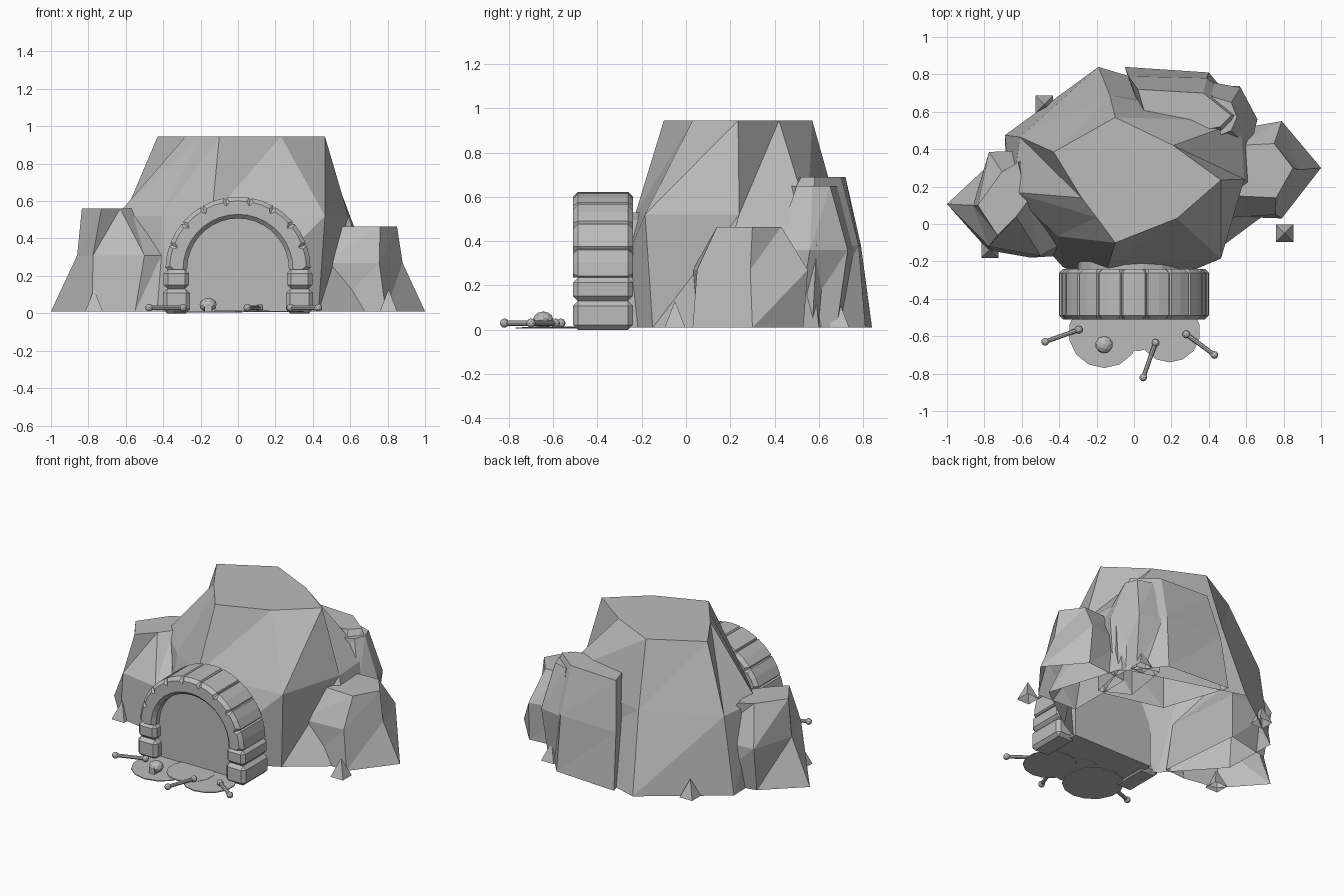
import bpy
import bmesh
from math import sin, cos, pi
from mathutils import Matrix, Vector

default = bpy.data.objects.get("Cube")
if default:
    bpy.data.objects.remove(default, do_unlink=True)

# Single stone colour
STONE = (0.5, 0.5, 0.5, 1.0)
stone = bpy.data.materials.new("grey_stone")
stone.use_nodes = True
stone.diffuse_color = STONE
shader = next(n for n in stone.node_tree.nodes if n.type == 'BSDF_PRINCIPLED')
shader.inputs["Base Color"].default_value = STONE


def finish(name, bm):
    """Turn a bmesh into a flat shaded stone object."""
    mesh = bpy.data.meshes.new(name)
    bm.to_mesh(mesh)
    bm.free()
    mesh.materials.append(stone)
    obj = bpy.data.objects.new(name, mesh)
    bpy.context.collection.objects.link(obj)
    return obj


def rock(name, base, middle, top, middle_z, top_z):
    """Faceted boulder, open underneath, lofted through three outlines."""
    bm = bmesh.new()
    rings = []
    for outline, z in ((base, 0.01), (middle, middle_z), (top, top_z)):
        rings.append([bm.verts.new((x, y, z)) for x, y in outline])
    for low, high in zip(rings, rings[1:]):
        count = len(low)
        for i in range(count):
            j = (i + 1) % count
            bm.faces.new((low[i], low[j], high[j]))
            bm.faces.new((low[i], high[j], high[i]))
    bm.faces.new(rings[-1])
    return finish(name, bm)


def prism(name, outline, front, back, bevel=0.0, bevel_edge=lambda edge: True):
    """Extrude an xz outline along y, chamfering the edges that pass the test."""
    bm = bmesh.new()
    rings = [[bm.verts.new((x, y, z)) for x, z in outline] for y in (front, back)]
    bm.faces.new(rings[0])
    bm.faces.new(rings[1][::-1])
    count = len(outline)
    for i in range(count):
        j = (i + 1) % count
        bm.faces.new((rings[0][i], rings[1][i], rings[1][j], rings[0][j]))
    bmesh.ops.recalc_face_normals(bm, faces=bm.faces[:])
    if bevel:
        bmesh.ops.bevel(bm, geom=[e for e in bm.edges if bevel_edge(e)], offset=bevel,
                        segments=1, profile=0.5, affect='EDGES')
    return finish(name, bm)


def polar(radius, angle):
    """Point on the arch circle, with the angle measured from straight up."""
    return (radius * sin(angle), SPRING + radius * cos(angle))


# Main mound
rock("main_rock",
     [(-.38, -.23), (-.05, -.4), (.43, -.15), (.76, .095),
      (.6, .6), (-.19, .84), (-.69, .475), (-.68, .1)],
     [(-.41, -.065), (-.14, -.23), (.465, -.185), (.59, .24),
      (.57, .55), (-.13, .69), (-.61, .465), (-.65, .17)],
     [(-.2, .035), (-.1, -.1), (.23, .03), (.465, .235),
      (.21, .42), (-.1, .57), (-.43, .385), (-.28, .14)],
     .52, .945)

# Boulders leaning on the mound
rock("left_boulder",
     [(.5, .04), (.79, .03), (1, .3), (.8, .53), (.5, .5)],
     [(.45, .03), (.755, .05), (.88, .29), (.79, .55), (.5, .5)],
     [(.55, .15), (.76, .14), (.85, .3), (.75, .43), (.55, .42)],
     .27, .465)
rock("right_boulder",
     [(-1, .107), (-.78, -.14), (-.55, -.18), (-.4, -.17), (-.45, .4), (-.76, .33)],
     [(-.86, .1), (-.775, -.12), (-.5, -.17), (-.41, -.12), (-.45, .4), (-.775, .385)],
     [(-.835, .1), (-.73, -.06), (-.63, .04), (-.57, .12), (-.62, .33), (-.705, .28)],
     .31, .56)
rock("back_boulder",
     [(.1, .4), (.5, .3), (.6, .57), (.4, .81), (-.05, .84)],
     [(.1, .4), (.5, .35), (.64, .59), (.39, .78), (-.03, .79)],
     [(.1, .45), (.46, .52), (.52, .58), (.37, .7), (.02, .72)],
     .38, .69)
rock("back_side_boulder",
     [(.35, .4), (.54, .3), (.58, .5), (.55, .68), (.4, .72)],
     [(.35, .4), (.62, .4), (.66, .56), (.57, .73), (.4, .76)],
     [(.4, .45), (.52, .5), (.55, .57), (.52, .65), (.42, .68)],
     .36, .65)

# Small pointed stones around the foot
for i, (x, y) in enumerate([(-.77, -.135), (.805, -.05), (.52, .69), (-.48, .64)]):
    bm = bmesh.new()
    bmesh.ops.create_cone(bm, cap_ends=False, segments=4, radius1=.066, radius2=0, depth=.12)
    bmesh.ops.rotate(bm, verts=bm.verts[:], cent=(0, 0, 0), matrix=Matrix.Rotation(pi / 4, 3, 'Z'))
    bmesh.ops.translate(bm, verts=bm.verts[:], vec=(x, y, .07))
    finish(f"pointed_stone_{i + 1}", bm)

# Entrance arch: stacked leg blocks and wedge stones
SPRING, INNER, OUTER = .235, .272, .388
FRONT, BACK, CHAMFER = -.51, -.24, .022
for side, sign in (("left", 1), ("right", -1)):
    for level, near, far, low, high in (("lower", .257, .402, 0, .13),
                                        ("upper", .262, .397, .13, .235)):
        outline = [(sign * near, low), (sign * far, low), (sign * far, high), (sign * near, high)]
        prism(f"{side}_{level}_leg_block", outline, FRONT, BACK, CHAMFER)

STONES = 9
step = pi / STONES


def follows_arc(edge):
    """True for the front and back rims that run along the arch."""
    a, b = (v.co for v in edge.verts)
    spread = [Vector((p.x, p.z - SPRING)).length for p in (a, b)]
    return abs(a.y - b.y) < .001 and abs(spread[0] - spread[1]) < CHAMFER


NOTCH = .02
for i in range(STONES):
    start = -pi / 2 + i * step
    end = start + step
    middle = start + step / 2
    outline = [polar(INNER, start), polar(OUTER - .01, start), polar(OUTER, start + NOTCH),
               polar(OUTER, middle), polar(OUTER, end - NOTCH), polar(OUTER - .01, end),
               polar(INNER, end), polar(INNER, middle)]
    prism(f"arch_stone_{i + 1}", outline, FRONT, BACK, CHAMFER, follows_arc)

# Wall closing the entrance
wall = [polar(.3, -pi / 2 + k * step) for k in range(STONES + 1)]
prism("entrance_wall", [(-.3, .01)] + wall + [(.3, .01)], -.45, -.2)

# Thin floor patches in front of the entrance
for i, (x, y, radius) in enumerate([(-.16, -.58, .19), (.19, -.575, .165), (.02, -.53, .15)]):
    bm = bmesh.new()
    bmesh.ops.create_cone(bm, cap_ends=True, segments=14, radius1=radius,
                          radius2=radius, depth=.006)
    bmesh.ops.translate(bm, verts=bm.verts[:], vec=(x, y, .008 + i * .002))
    finish(f"floor_patch_{i + 1}", bm)


def ball(bm, centre, radius):
    made = bmesh.ops.create_icosphere(bm, subdivisions=2, radius=radius)["verts"]
    bmesh.ops.translate(bm, verts=made, vec=centre)
    return made


# Bones with a knob at each end
BONES = [((-.475, -.63), (-.295, -.565)), ((.05, -.82), (.115, -.635)), ((.28, -.59), (.43, -.7))]
for i, (a, b) in enumerate(BONES):
    a, b = Vector((*a, .03)), Vector((*b, .03))
    bm = bmesh.new()
    shaft = bmesh.ops.create_cone(bm, cap_ends=True, segments=8, radius1=.012,
                                  radius2=.012, depth=(b - a).length)["verts"]
    turn = (b - a).to_track_quat('Z', 'Y').to_matrix()
    bmesh.ops.rotate(bm, verts=shaft, cent=(0, 0, 0), matrix=turn)
    bmesh.ops.translate(bm, verts=shaft, vec=(a + b) / 2)
    for end in (a, b):
        ball(bm, end, .021)
    finish(f"bone_{i + 1}", bm)

# Skull with a small jaw
centre = Vector((-.16, -.645, .045))
bm = bmesh.new()
cranium = ball(bm, centre, .047)
bmesh.ops.scale(bm, verts=cranium, vec=(1, 1, .8), space=Matrix.Translation(-centre))
jaw = bmesh.ops.create_cube(bm, size=.04)["verts"]
bmesh.ops.translate(bm, verts=jaw, vec=(-.16, -.67, .028))
finish("skull", bm)
